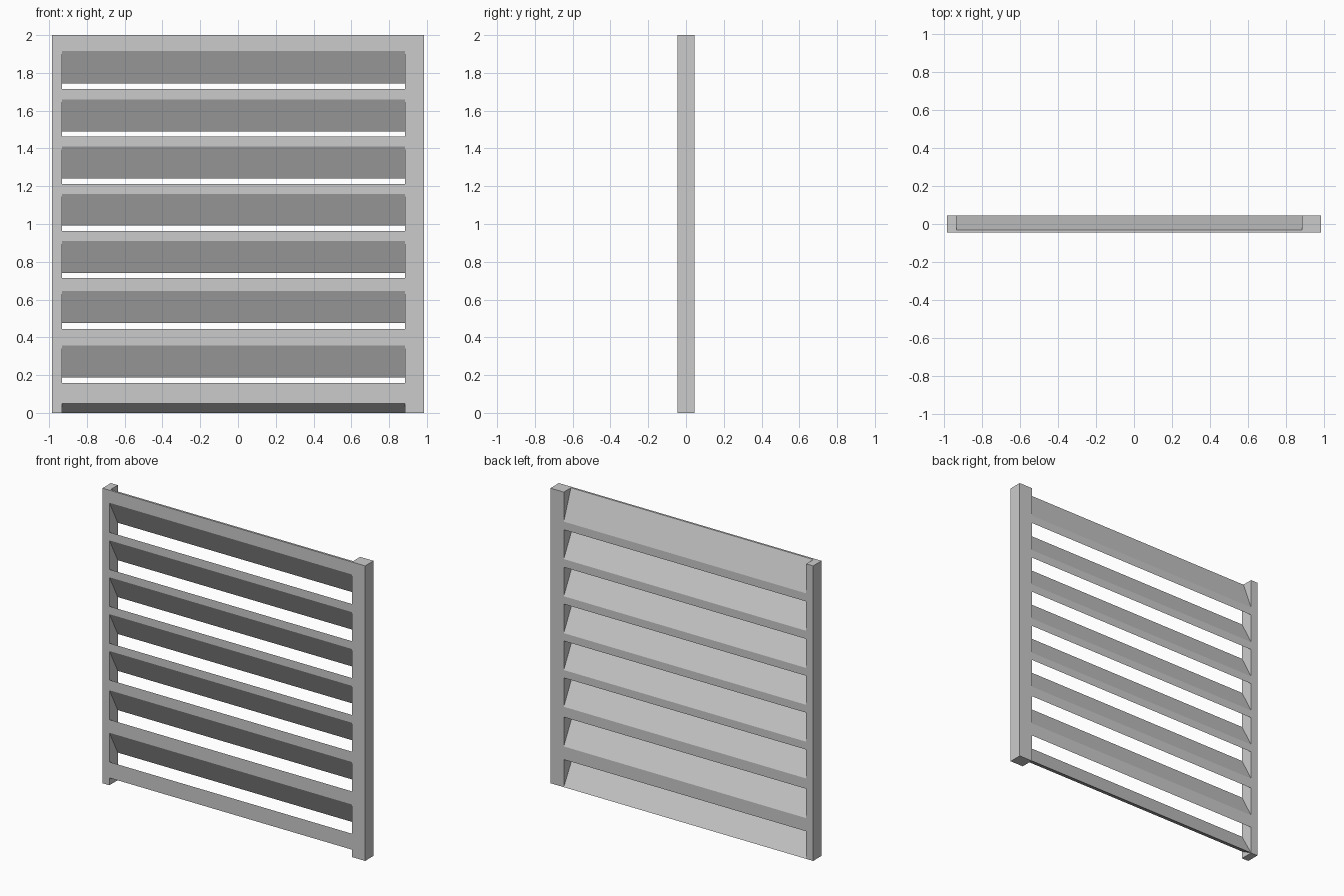
import bpy

if "Cube" in bpy.data.objects:
    bpy.data.objects.remove(bpy.data.objects["Cube"])

HALF_DEPTH = 0.045
LEFT, RIGHT = -0.933, 0.885   # inner faces of the posts


def extrude_x(name, profile, x0, x1):
    """Prism along x from a (y, z) profile."""
    n = len(profile)
    verts = [(x, y, z) for x in (x0, x1) for y, z in profile]
    faces = [tuple(range(n))[::-1], tuple(range(n, 2 * n))]
    faces += [(i, (i + 1) % n, n + (i + 1) % n, n + i) for i in range(n)]
    mesh = bpy.data.meshes.new(name)
    mesh.from_pydata(verts, [], faces)
    obj = bpy.data.objects.new(name, mesh)
    bpy.context.collection.objects.link(obj)
    # consistent outward normals
    import bmesh
    bm = bmesh.new()
    bm.from_mesh(mesh)
    bmesh.ops.recalc_face_normals(bm, faces=bm.faces)
    bm.to_mesh(mesh)
    bm.free()
    return obj


D = HALF_DEPTH

# Side posts (one narrow, one wide)
post = [(-D, 0), (D, 0), (D, 2), (-D, 2)]
extrude_x("left_post", post, -0.985, LEFT)
extrude_x("right_post", post, RIGHT, 0.985)

# Top slat: squared off flush with the post tops
extrude_x("top_slat", [(-D, 1.915), (D, 1.745), (D, 1.80), (-0.031, 2), (-D, 2)],
          LEFT, RIGHT)

# Sloping slats: (front top, front bottom); they fall towards the back
DROP = 0.169
slats = [(1.715, 1.66), (1.463, 1.41), (1.213, 1.16),
         (0.963, 0.91), (0.714, 0.644), (0.445, 0.356)]
for i, (top, bottom) in enumerate(slats):
    extrude_x(f"slat_{i + 1}",
              [(-D, bottom), (D, bottom - DROP), (D, top - DROP), (-D, top)],
              LEFT, RIGHT)

# Bottom slat: wedge meeting the base line at the back
extrude_x("bottom_slat", [(-D, 0.05), (D, 0), (-D, 0.158)], LEFT, RIGHT)
